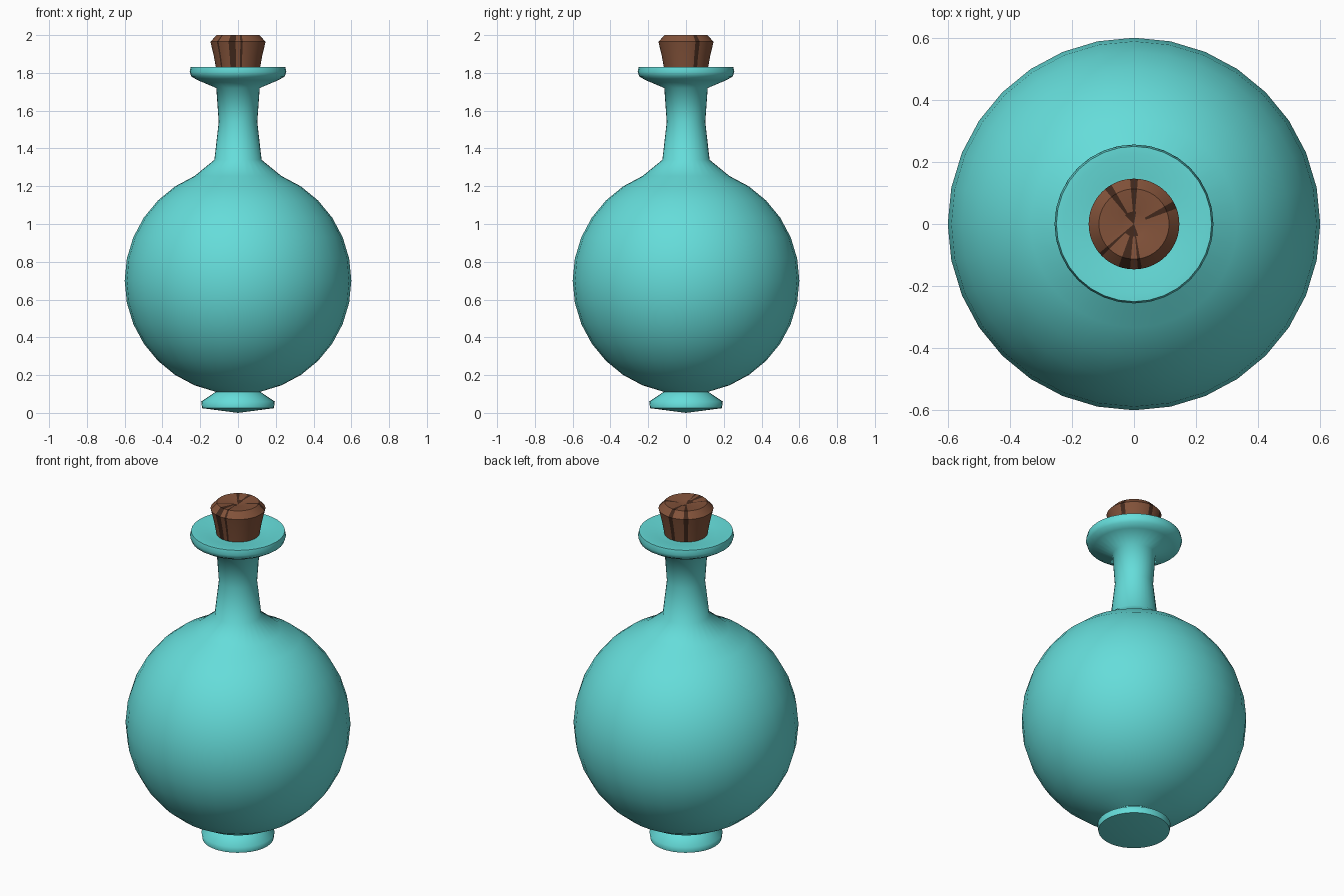
import bpy, bmesh, math

if "Cube" in bpy.data.objects:
    bpy.data.objects.remove(bpy.data.objects["Cube"])


def material(name, color):
    m = bpy.data.materials.new(name)
    m.diffuse_color = (*color, 1)
    m.use_nodes = True
    m.node_tree.nodes["Principled BSDF"].inputs["Base Color"].default_value = m.diffuse_color
    return m


teal = material("teal glass", (0.13, 0.72, 0.70))
brown = material("cork brown", (0.225, 0.085, 0.042))
dark = material("cork crack", (0.055, 0.022, 0.012))


def lathe(name, profile, segs, mats, rule=None, angle=35):
    """Revolve (r, z) points about z; r = 0 makes a pole."""
    bm = bmesh.new()
    rings = []
    for r, z in profile:
        n = segs if r > 0 else 1
        rings.append([bm.verts.new((r * math.cos(2 * math.pi * i / segs),
                                    r * math.sin(2 * math.pi * i / segs), z))
                      for i in range(n)])
    for k, (a, b) in enumerate(zip(rings, rings[1:])):
        for i in range(segs):
            j = (i + 1) % segs
            quad = [a[i % len(a)], a[j % len(a)], b[j % len(b)], b[i % len(b)]]
            f = bm.faces.new(list(dict.fromkeys(quad)))
            if rule:
                f.material_index = rule((i + 0.5) * 360 / segs, k)
    bmesh.ops.recalc_face_normals(bm, faces=bm.faces)
    me = bpy.data.meshes.new(name)
    bm.to_mesh(me)
    bm.free()
    for m in mats:
        me.materials.append(m)
    ob = bpy.data.objects.new(name, me)
    bpy.context.collection.objects.link(ob)
    bpy.ops.object.select_all(action='DESELECT')
    ob.select_set(True)
    bpy.context.view_layer.objects.active = ob
    bpy.ops.object.shade_smooth_by_angle(angle=math.radians(angle))
    return ob


# Bottle: foot, round body, neck and dished lip in one profile
foot = [(0, 0.0), (0.19, 0.025), (0.195, 0.06)]
body = [(0.6 * math.cos(math.radians(a)), 0.7 + 0.6 * math.sin(math.radians(a)))
        for a in [-78.75 + 11.25 * i for i in range(14)]]
neck = [(0.125, 1.34), (0.102, 1.54), (0.115, 1.72)]
lip = [(0.215, 1.762), (0.248, 1.782), (0.256, 1.805), (0.25, 1.832),
       (0.225, 1.832), (0.16, 1.822), (0.09, 1.815), (0, 1.815)]
lathe("bottle", foot + body + neck + lip, 32, [teal], angle=65)

# Cork: tapered plug with dark cracks running down the side and over the top
cracks = [(20, 30), (85, 95), (120, 130), (220, 225), (250, 265), (275, 280)]


def crack_rule(deg, band):
    if band == 4:      # dark hollow in the middle of the top
        return int(80 < deg < 135 or 220 < deg < 290)
    return int(any(a < deg < b for a, b in cracks))


lathe("cork", [(0.112, 1.80), (0.128, 1.89), (0.146, 1.965), (0.113, 2.0),
               (0.04, 1.995), (0, 1.985)], 72, [brown, dark], crack_rule)
